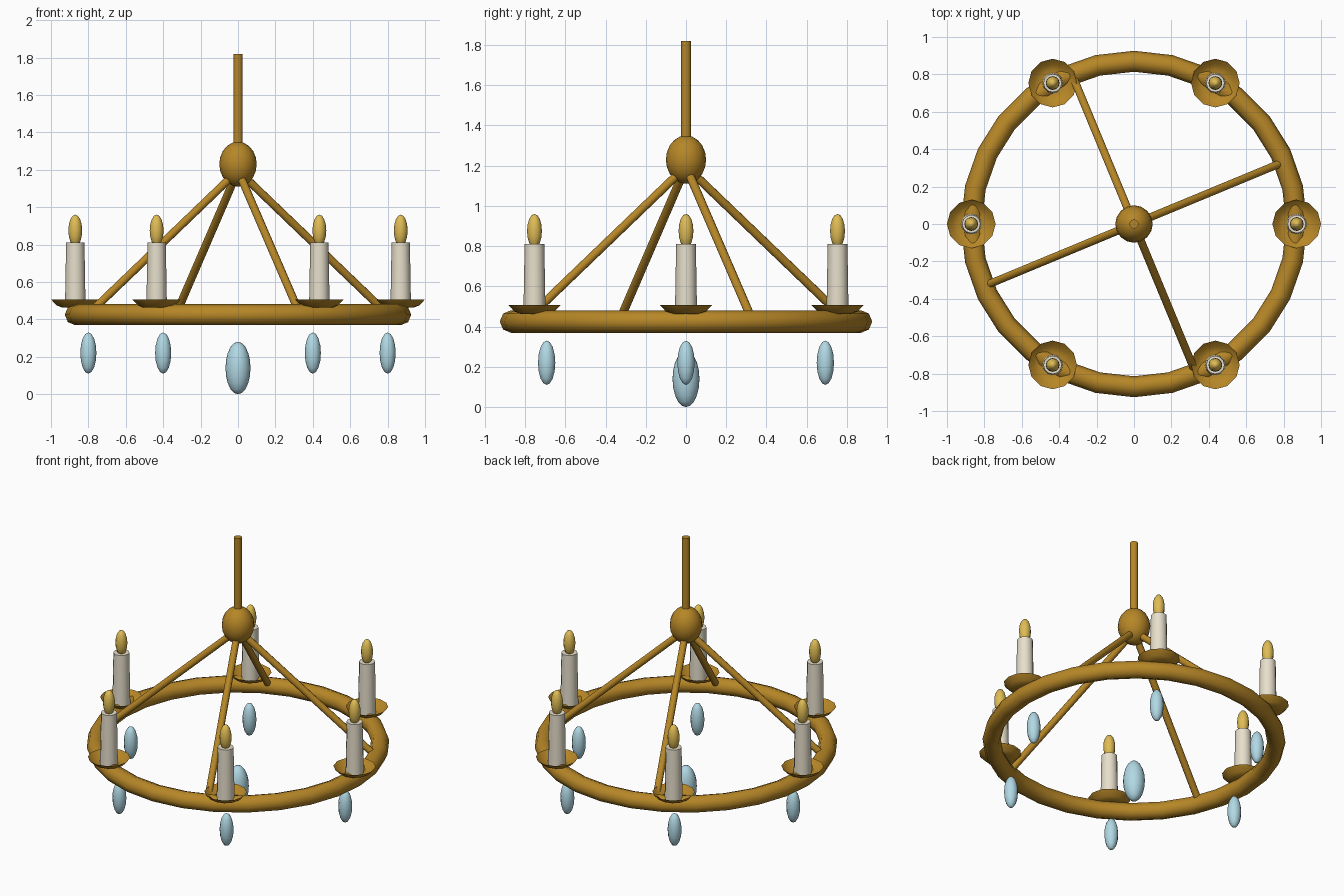
import bpy, math
from mathutils import Vector

if "Cube" in bpy.data.objects:
    bpy.data.objects.remove(bpy.data.objects["Cube"])


def material(name, rgb):
    m = bpy.data.materials.new(name)
    m.diffuse_color = (*rgb, 1)
    m.use_nodes = True
    m.node_tree.nodes["Principled BSDF"].inputs["Base Color"].default_value = m.diffuse_color
    return m


GOLD = material("antique gold", (0.47, 0.24, 0.02))
CREAM = material("candle cream", (0.80, 0.74, 0.60))
FLAME = material("flame yellow", (0.74, 0.50, 0.09))
GLASS = material("pale blue glass", (0.44, 0.69, 0.78))


def finish(name, mat, angle=40):
    ob = bpy.context.object
    ob.name = name
    ob.data.materials.append(mat)
    bpy.ops.object.shade_smooth_by_angle(angle=math.radians(angle))
    return ob


def ellipsoid(name, mat, loc, r, h, segs=16, rings=10):
    bpy.ops.mesh.primitive_uv_sphere_add(segments=segs, ring_count=rings, location=loc)
    bpy.context.object.scale = (r, r, h)
    bpy.ops.object.transform_apply(location=False, rotation=False)
    return finish(name, mat, 60)


def rod(name, mat, a, b, r1, r2, sides=12):
    a, b = Vector(a), Vector(b)
    d = b - a
    bpy.ops.mesh.primitive_cone_add(vertices=sides, radius1=r1, radius2=r2,
                                    depth=d.length, location=(a + b) / 2,
                                    rotation=d.to_track_quat('Z', 'Y').to_euler())
    return finish(name, mat, 50)


def polar(r, deg, z):
    t = math.radians(deg)
    return Vector((r * math.cos(t), r * math.sin(t), z))


def dish(name, mat, loc, profile, sides=12):
    # open lathe of (radius, height) points, closed by a flat base
    verts = [polar(r, 360 * i / sides, z) for r, z in profile for i in range(sides)]
    faces = [tuple(reversed(range(sides)))]
    for k in range(len(profile) - 1):
        for i in range(sides):
            j = (i + 1) % sides
            faces.append((k * sides + i, k * sides + j,
                          (k + 1) * sides + j, (k + 1) * sides + i))
    me = bpy.data.meshes.new(name)
    me.from_pydata(verts, [], faces)
    ob = bpy.data.objects.new(name, me)
    ob.location = loc
    bpy.context.collection.objects.link(ob)
    bpy.ops.object.select_all(action='DESELECT')
    ob.select_set(True)
    bpy.context.view_layer.objects.active = ob
    return finish(name, mat, 50)


# main hoop
bpy.ops.mesh.primitive_torus_add(major_segments=28, minor_segments=8, major_radius=0.87,
                                 minor_radius=0.056, location=(0, 0, 0.425))
finish("hoop", GOLD, 50)

# hanging rod, hub and central drop
rod("hanging_rod", GOLD, (0, 0, 1.30), (0, 0, 1.82), 0.025, 0.025)
ellipsoid("hub", GOLD, (0, 0, 1.23), 0.10, 0.12)
ellipsoid("centre_drop", GLASS, (0, 0, 0.14), 0.067, 0.14)

# four sloping arms
for k in range(4):
    ang = 22.5 + 90 * k
    rod(f"arm_{k + 1}", GOLD, polar(0.04, ang, 1.16), polar(0.835, ang, 0.455), 0.022, 0.022, 10)

# six candles on dishes, each with a glass drop
for k in range(6):
    ang = 60 * k
    dish(f"drip_dish_{k + 1}", GOLD, polar(0.87, ang, 0),
         [(0.07, 0.463), (0.10, 0.475), (0.13, 0.507)])
    rod(f"candle_{k + 1}", CREAM, polar(0.87, ang, 0.465), polar(0.87, ang, 0.81), 0.055, 0.049)
    ellipsoid(f"flame_{k + 1}", FLAME, polar(0.87, ang, 0.875), 0.037, 0.085, 12, 8)
    ellipsoid(f"drop_{k + 1}", GLASS, polar(0.80, ang, 0.22), 0.043, 0.11, 12, 8)
